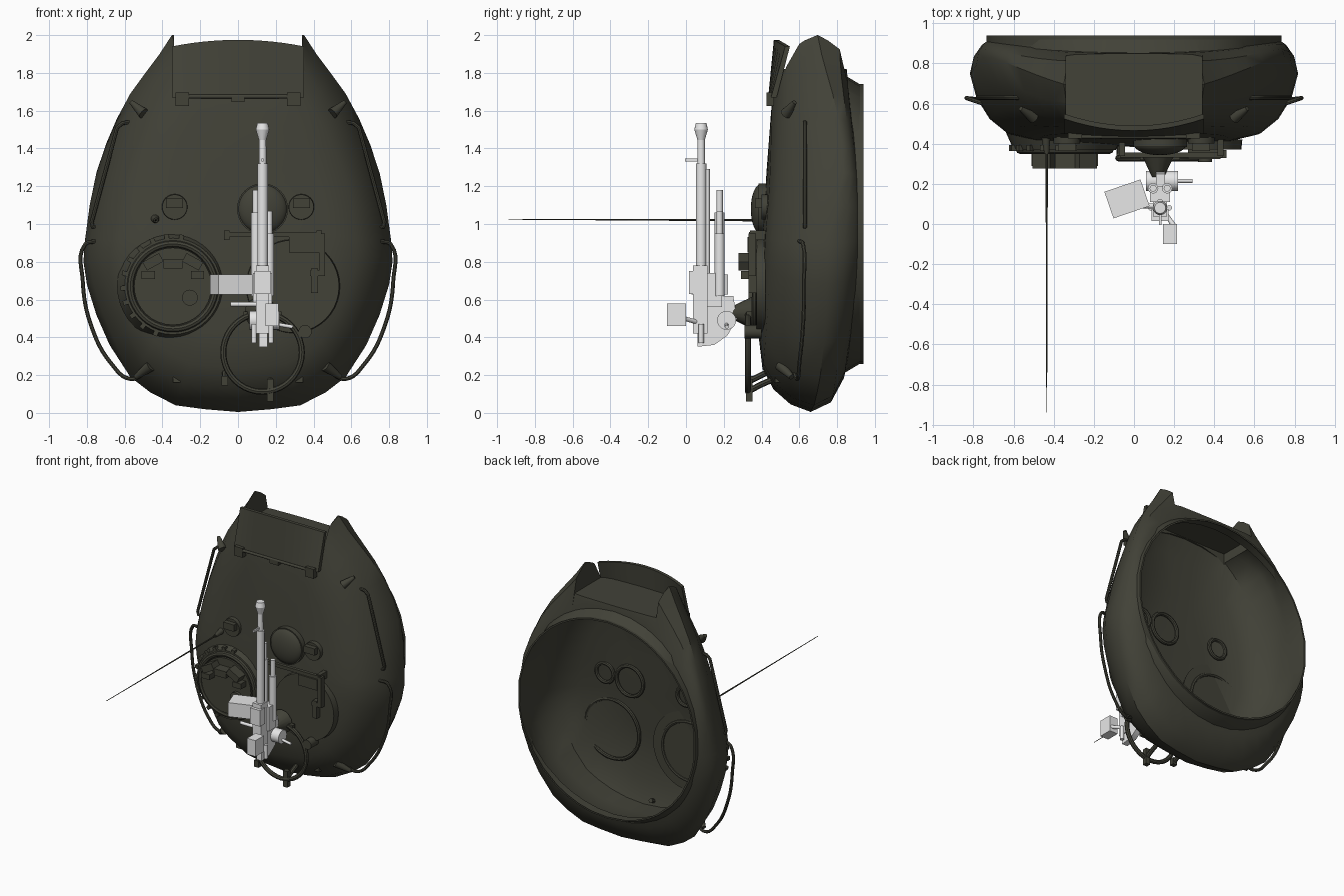
import bpy, bmesh, math
from mathutils import Vector

if "Cube" in bpy.data.objects:
    bpy.data.objects.remove(bpy.data.objects["Cube"])


def material(name, rgb):
    m = bpy.data.materials.new(name)
    m.use_nodes = True
    m.diffuse_color = (*rgb, 1)
    m.node_tree.nodes["Principled BSDF"].inputs["Base Color"].default_value = (*rgb, 1)
    return m


OLIVE = material("dark olive", (0.054, 0.054, 0.039))
GREY = material("light grey", (0.80, 0.80, 0.80))


def finish(ob, mat, angle=35):
    ob.data.materials.clear()
    ob.data.materials.append(mat)
    bpy.ops.object.select_all(action="DESELECT")
    bpy.context.view_layer.objects.active = ob
    ob.select_set(True)
    bpy.ops.object.shade_smooth_by_angle(angle=math.radians(angle))
    return ob


def from_bmesh(name, bm, mat, angle=35):
    bmesh.ops.recalc_face_normals(bm, faces=bm.faces)
    me = bpy.data.meshes.new(name)
    bm.to_mesh(me)
    bm.free()
    ob = bpy.data.objects.new(name, me)
    bpy.context.collection.objects.link(ob)
    return finish(ob, mat, angle)


def rod(name, a, b, r1, mat=OLIVE, r2=None, n=16):
    a, b = Vector(a), Vector(b)
    bm = bmesh.new()
    bmesh.ops.create_cone(bm, cap_ends=True, segments=n, radius1=r1,
                          radius2=r1 if r2 is None else r2, depth=(b - a).length)
    q = Vector((0, 0, 1)).rotation_difference(b - a)
    for v in bm.verts:
        v.co = q @ v.co + (a + b) / 2
    return from_bmesh(name, bm, mat)


def disc(name, x, z, y0, y1, r1, r2=None, n=32):
    return rod(name, (x, y0, z), (x, y1, z), r1, OLIVE, r2, n)


def box(name, c, size, mat=OLIVE, rot=(0, 0, 0)):
    bpy.ops.mesh.primitive_cube_add(size=1, location=c, rotation=rot)
    ob = bpy.context.object
    ob.name, ob.scale = name, size
    return finish(ob, mat)


def tube(name, pts, r, handle="AUTO"):
    cu = bpy.data.curves.new(name, "CURVE")
    cu.dimensions, cu.bevel_depth, cu.bevel_resolution, cu.resolution_u = "3D", r, 2, 6
    cu.use_fill_caps = True
    sp = cu.splines.new("BEZIER")
    sp.bezier_points.add(len(pts) - 1)
    for p, co in zip(sp.bezier_points, pts):
        p.co, p.handle_left_type, p.handle_right_type = co, handle, handle
    ob = bpy.data.objects.new(name, cu)
    bpy.context.collection.objects.link(ob)
    bpy.ops.object.select_all(action="DESELECT")
    bpy.context.view_layer.objects.active = ob
    ob.select_set(True)
    bpy.ops.object.convert(target="MESH")
    return finish(bpy.context.object, OLIVE)


def ring(name, x, y, z, r, thick):
    bpy.ops.mesh.primitive_torus_add(location=(x, y, z), rotation=(math.pi / 2, 0, 0), major_segments=40,
                                     minor_segments=8, major_radius=r, minor_radius=thick)
    bpy.context.object.name = name
    return finish(bpy.context.object, OLIVE)


def roof(z):
    return 0.345 + 0.063 * z


# Turret shell: an outline lofted over the roof, under the belly and back inside
half = [(0, .005), (.18, .02), (.33, .04), (.466, .11), (.57, .19), (.68, .36), (.75, .52),
        (.80, .68), (.818, .8), (.812, .9), (.785, 1.1), (.75, 1.27), (.70, 1.42), (.64, 1.56),
        (.57, 1.69), (.49, 1.80), (.415, 1.9), (.35, 2.0), (.18, 2.0), (0, 2.0)]
outline = half + [(-x, z) for x, z in half[-2:0:-1]]
bm = bmesh.new()


def layer(rule):
    out = []
    for x, z in outline:
        d = Vector((x, z - 1))
        r, y = rule(d.length, abs(d.y) / d.length, z)
        d = d.normalized() * r
        if callable(y):
            y = y(1 + d.y)
        out.append(bm.verts.new((d.x, y, 1 + d.y)))
    return out


def mid(c, z):
    # widest line runs further back along the upper sides
    return 0.66 + (0.09 + 0.09 * min(1, max(0, (z - .9) / .4))) * (1 - c ** 4)


def belly(c):
    return 0.91 - 0.055 * c * c


def cheek(c, z):
    # fuller rounding at the gun end
    return c ** 6 if z > 1 else 0


def dome(s, t, inset=0.0, cap=9.0):
    def rule(R, c, z):
        k = t + .55 * t * (1 - t) * cheek(c, z)
        return min(R * s, cap), lambda zz: mid(c, z) + inset - (mid(c, z) - roof(zz)) * k
    return rule


def under(k, f):
    def rule(R, c, z):
        g = f + .9 * f * (1 - f) * cheek(c, z)
        return R + (0.74 - R) * k, mid(c, z) + (belly(c) - mid(c, z)) * g
    return rule


rules = [dome(s, t) for s, t in ((.3, .99), (.6, .95), (.77, .85), (.88, .64), (.96, .34), (1, 0))]
rules += [under(.2, .55), under(.7, .9), under(1, 1)]
rules += [lambda R, c, z: (.74, .94), lambda R, c, z: (.728, .94), lambda R, c, z: (min(R * .89, .8), .82)]
rules += [dome(s, t, .05, .8) for s, t in ((.89, .25), (.82, .7), (.66, .93), (.3, .99))]
loops = [layer(r) for r in rules]
n = len(outline)
for lo, hi in zip(loops, loops[1:]):
    for i in range(n):
        bm.faces.new((lo[i], lo[(i + 1) % n], hi[(i + 1) % n], hi[i]))
for loop, y in ((loops[0], roof(1)), (loops[-1], roof(1) + .05)):
    tip = bm.verts.new((0, y, 1))
    for i in range(n):
        bm.faces.new((loop[i], loop[(i + 1) % n], tip))
shell = from_bmesh("turret_shell", bm, OLIVE, 40)

# Gun port notch between the cheeks, and the square recess behind it
for c, size in (((0, .43, 2.02), (.68, .86, .4)), ((0, .69, 1.655), (.66, .26, .29))):
    cutter = box("port_cutter", c, size)
    mod = shell.modifiers.new("port", "BOOLEAN")
    mod.object, mod.operation, mod.solver = cutter, "DIFFERENCE", "EXACT"
    bpy.context.view_layer.objects.active = shell
    bpy.ops.object.modifier_apply(modifier="port")
    bpy.data.objects.remove(cutter)
finish(shell, OLIVE, 40)

# Bowed hood over the gun port, with hinges
bm = bmesh.new()
rows = []
for k in range(13):
    u = k / 6 - 1
    top = (.35 * u, .465 + .06 * u * u, 1.975 - .035 * u * u)
    low = (.35 * u, .435 + .015 * u * u, 1.67)
    rows.append([bm.verts.new(p) for p in (low, top, (top[0], top[1] + .025, top[2]), (low[0], .48, low[2]))])
for a, b in zip(rows, rows[1:]):
    for j in range(4):
        bm.faces.new((a[j], b[j], b[(j + 1) % 4], a[(j + 1) % 4]))
bm.faces.new(rows[0])
bm.faces.new(rows[-1])
from_bmesh("port_hood", bm, OLIVE)
for x in (-.295, 0, .295):
    box("hood_hinge", (x, .445, 1.66), (.07, .04, .07 if x else .03))
rod("hood_hinge_pin", (-.33, .435, 1.675), (.33, .435, 1.675), .01)

# Handrails and lifting hooks on both sides
for s in (-1, 1):
    tube("upper_handrail", [(s * x, .63, z) for x, z in (
        (.56, 1.54), (.61, 1.535), (.64, 1.51), (.71, 1.25), (.775, 1.01), (.77, .985), (.72, .98))], .011, "VECTOR")
    tube("lower_handrail", [(s * x, y, z) for x, y, z in (
        (.75, .60, .91), (.81, .62, .89), (.822, .625, .7), (.78, .62, .47), (.67, .60, .26),
        (.57, .59, .18), (.48, .57, .22))], .011)
    rod("front_lifting_hook", (s * .50, .53, 1.585), (s * .565, .575, 1.645), .03, r2=.012)
    rod("rear_lifting_hook", (s * .46, .50, .25), (s * .54, .56, .19), .03, r2=.015)
    box("rear_eyelet", (s * .325, .50, .175), (.04, .06, .03))

# Commander cupola with toothed collar, hatch and periscopes
cx, cz = -.345, .67
disc("cupola_collar", cx, cz, .46, .37, .295, .255, 40)
ring("cupola_rim", cx, .368, cz, .225, .018)
disc("cupola_hatch", cx, cz, .39, .352, .205)
for k in range(11):
    a = math.radians(80 + 17 * k)
    box("collar_bolt", (cx + .265 * math.cos(a), .38, cz + .265 * math.sin(a)), (.025, .03, .025), rot=(0, -a, 0))
for dx, dz, turn in ((-.105, .13, -.5), (0, .12, 0), (.105, .13, .5)):
    box("cupola_periscope", (cx + dx, .315, cz + dz), (.10, .075, .05), rot=(0, turn, 0))
for dx in (-.13, .13):
    box("cupola_latch", (cx + dx, .32, cz + .06), (.07, .06, .04))
disc("cupola_signal_port", cx + .09, cz - .06, .37, .33, .042, n=20)

# Loader hatch, ventilator dome and side sight heads
disc("loader_hatch", .29, .67, .42, .372, .25, .245, 40)
disc("ventilator_base", .13, 1.08, .44, .385, .135)
bpy.ops.mesh.primitive_uv_sphere_add(segments=32, ring_count=16, radius=1, location=(.13, .395, 1.08))
bpy.context.object.name, bpy.context.object.scale = "ventilator_dome", (.13, .052, .13)
finish(bpy.context.object, OLIVE)
for x in (-.335, .335):
    disc("sight_base", x, 1.09, .45, .40, .07, .066, 24)
    box("sight_head", (x, .39, 1.11), (.09, .05, .05))

# Travel lock bracket on the roof
box("lock_bar", (.185, .345, .945), (.51, .025, .025))
for x in (-.06, .43):
    box("lock_bar_foot", (x, .38, .94), (.03, .08, .05))
box("lock_plate", (.35, .35, .89), (.16, .05, .08))
box("lock_arm", (.445, .35, .84), (.03, .04, .22))
box("lock_elbow", (.42, .35, .74), (.08, .04, .03))
box("lock_pad", (.405, .36, .70), (.035, .06, .13))

# Whip antenna and its base
rod("antenna_base", (-.44, .46, 1.03), (-.435, .35, 1.02), .026, r2=.012)
rod("antenna", (-.435, .38, 1.02), (-.435, -.94, 1.025), .006, OLIVE, .002, 8)

# Ring mount for the machine gun
ring("mount_ring", .13, .328, .32, .208, .016)
box("mount_bridge", (.13, .335, .52), (.2, .03, .035))
disc("mount_pivot", .355, .43, .40, .31, .035, n=16)
for x, z, h in ((-.07, .17, .05), (.17, .12, .12)):
    box("mount_foot", (x, .335, z), (.035, .035, h))
    tube("mount_stay", [(x, .34, z), (x, .42, z + .04), (x, .52, z + .08)], .016)
rod("mount_cone", (.12, .35, .53), (.12, .235, .53), .085, r2=.03)

# Inner hatch rims under the roof
for nm, x, z, r in (("cupola_inner_rim", cx, cz, .22), ("loader_inner_rim", .29, .67, .22),
                    ("ventilator_inner_rim", .13, 1.08, .11), ("sight_inner_rim", -.335, 1.09, .07),
                    ("sight_inner_rim", .335, 1.09, .07)):
    ring(nm, x, roof(z) + .068, z, r, .014)

# Machine gun: barrel, muzzle, sight and paired recoil tubes
gx, gy = .13, .08
rod("gun_barrel", (gx, gy, .7), (gx, gy, 1.5), .024, GREY, .019)
rod("barrel_sleeve", (gx, gy, .75), (gx, gy, 1.32), .028, GREY)
rod("muzzle_neck", (gx, gy, 1.44), (gx, gy, 1.50), .018, GREY, .036)
rod("muzzle_rim", (gx, gy, 1.50), (gx, gy, 1.535), .036, GREY, .028)
box("front_sight", (gx, .035, 1.34), (.012, .08, .016), GREY)
rod("gas_tube", (gx, .112, .72), (gx, .112, 1.29), .014, GREY)
for x, top in ((.095, 1.18), (.165, 1.07)):
    rod("recoil_tube", (x, .178, .62), (x, .178, top - .12), .026, GREY)
    rod("recoil_rod", (x, .178, top - .12), (x, .178, top), .017, GREY)

# Receiver, cradle, shields and grips
box("receiver", (gx, .075, .60), (.07, .075, .36), GREY)
box("feed_cover", (gx, .045, .69), (.085, .06, .12), GREY)
box("cradle", (gx, .15, .65), (.10, .08, .18), GREY)
bm = bmesh.new()
fan = ((.06, .35), (.06, .5), (.1, .62), (.25, .62), (.27, .5), (.22, .41), (.15, .36))
sides = [[bm.verts.new((x, y, z)) for y, z in fan] for x in (.11, .155)]
for f in sides:
    bm.faces.new(f)
for i in range(len(fan)):
    j = (i + 1) % len(fan)
    bm.faces.new((sides[0][i], sides[0][j], sides[1][j], sides[1][i]))
from_bmesh("elevation_quadrant", bm, GREY)
rod("trunnion", (.06, .215, .49), (.22, .215, .49), .05, GREY, n=20)
rod("crank", (.2, .215, .47), (.29, .215, .455), .01, GREY)
for s in (-1, 1):
    rod("spade_grip", (gx + s * .045, gy, .37), (gx + s * .045, gy, .47), .014, GREY)
box("ammo_box", (-.035, .125, .68), (.19, .14, .105), GREY, (0, 0, .33))
rod("feed_arm", (-.04, .09, .575), (.12, .09, .575), .012, GREY)
rod("shoulder_arm", (.15, .06, .48), (.20, -.01, .50), .012, GREY)
box("shoulder_pad", (.18, -.05, .52), (.07, .10, .12), GREY)
